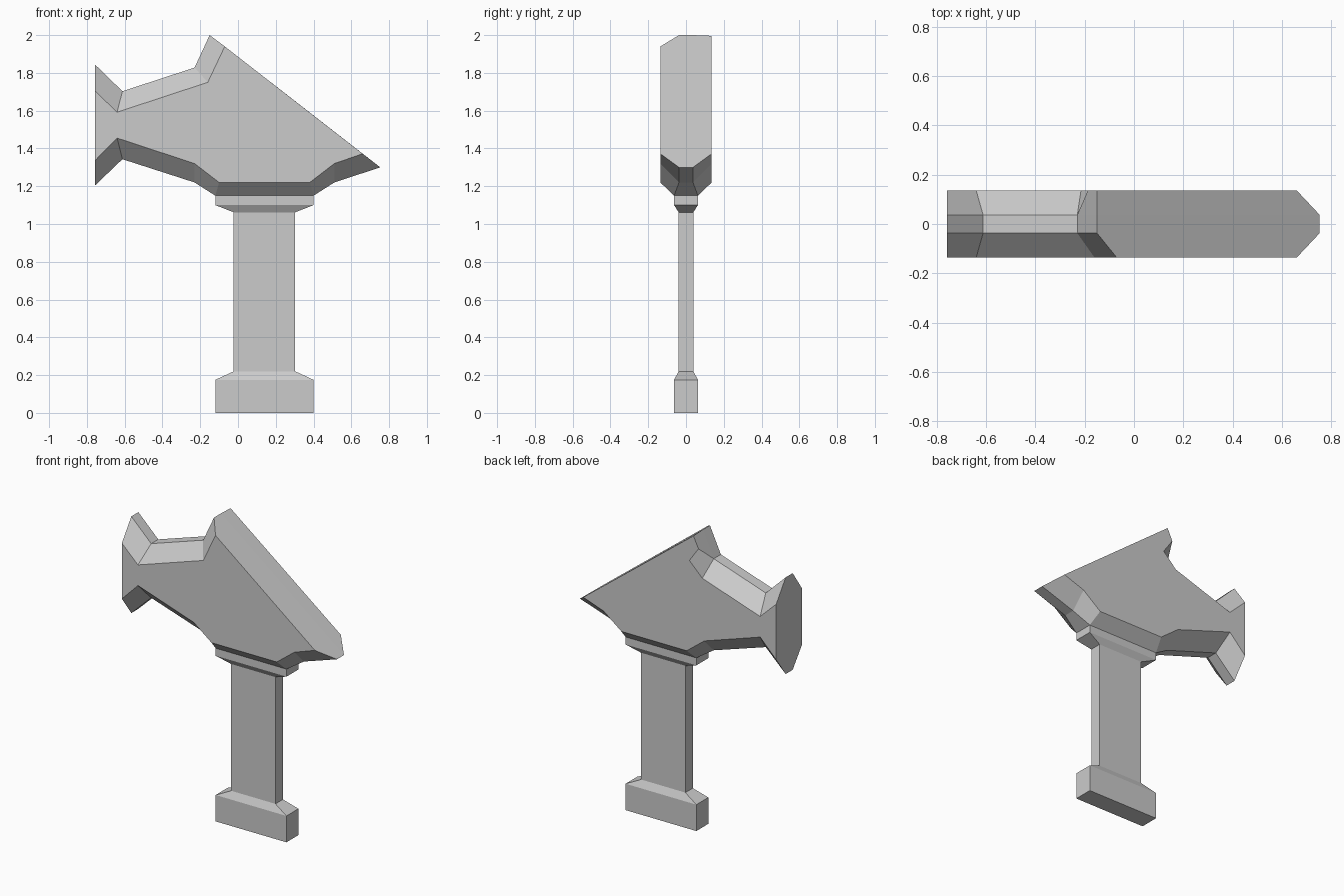
import bpy, bmesh

if "Cube" in bpy.data.objects:
    bpy.data.objects.remove(bpy.data.objects["Cube"])

def finish(name, bm):
    bmesh.ops.recalc_face_normals(bm, faces=bm.faces)
    mesh = bpy.data.meshes.new(name)
    bm.to_mesh(mesh)
    bm.free()
    obj = bpy.data.objects.new(name, mesh)
    bpy.context.collection.objects.link(obj)
    return obj

def bridge(bm, a, b, skip=()):
    for i in range(len(a)):
        j = (i + 1) % len(a)
        if i not in skip:
            bm.faces.new((a[i], a[j], b[j], b[i]))

# Handle: stacked rectangles (half width, half depth, z) with flared pommel and collar
X = 0.14
levels = [(0.26, 0.063, 0), (0.26, 0.063, 0.175), (0.163, 0.039, 0.22),
          (0.163, 0.039, 1.062), (0.26, 0.063, 1.10), (0.26, 0.063, 1.15)]
bm = bmesh.new()
rings = [[bm.verts.new((X + sx * w, sy * d, z))
          for sx, sy in ((-1, -1), (1, -1), (1, 1), (-1, 1))] for w, d, z in levels]
for lo, hi in zip(rings, rings[1:]):
    bridge(bm, lo, hi)
bm.faces.new(rings[0])
bm.faces.new(rings[-1])
finish("handle", bm)

# Head: outer rim profile and smaller side-face profile, both (x, z)
rim = [(-0.758, 1.845), (-0.612, 1.703), (-0.23, 1.828), (-0.15, 2.0), (0.753, 1.30),
       (0.51, 1.22), (0.40, 1.15), (-0.12, 1.15), (-0.23, 1.22), (-0.612, 1.343), (-0.758, 1.203)]
side = [(-0.758, 1.705), (-0.64, 1.592), (-0.16, 1.75), (-0.07, 1.94), (0.66, 1.372),
        (0.51, 1.32), (0.38, 1.22), (-0.10, 1.22), (-0.23, 1.32), (-0.64, 1.455), (-0.758, 1.335)]
NOTCH, PEAK = 2, 3
back_side = list(side)
back_side[NOTCH], back_side[PEAK] = (-0.215, 1.732), (-0.15, 1.996)

bm = bmesh.new()

def rim_loop(s):
    # the rim widens where it meets the collar
    return [bm.verts.new((x, s * (0.063 if i in (6, 7) else 0.037), z))
            for i, (x, z) in enumerate(rim)]

front = [bm.verts.new((x, -0.136, z)) for x, z in side]
rim_f, rim_b = rim_loop(-1), rim_loop(1)
back = [bm.verts.new((x, 0.136, z)) for x, z in back_side]
bridge(bm, front, rim_f)
bridge(bm, rim_f, rim_b)
bridge(bm, rim_b, back, skip=(NOTCH,))

# Rear notch: the steep wall runs through to the back face
a = bm.verts.new((-0.187, 0.136, 1.92))
b = bm.verts.new((-0.12, 0.136, 1.825))
bm.faces.new((rim_b[NOTCH], rim_b[PEAK], back[PEAK], a))
bm.faces.new((rim_b[NOTCH], a, b, back[NOTCH]))
bm.faces.new(front)
bm.faces.new(back[:PEAK] + [b, a] + back[PEAK:])
finish("hammer_head", bm)
